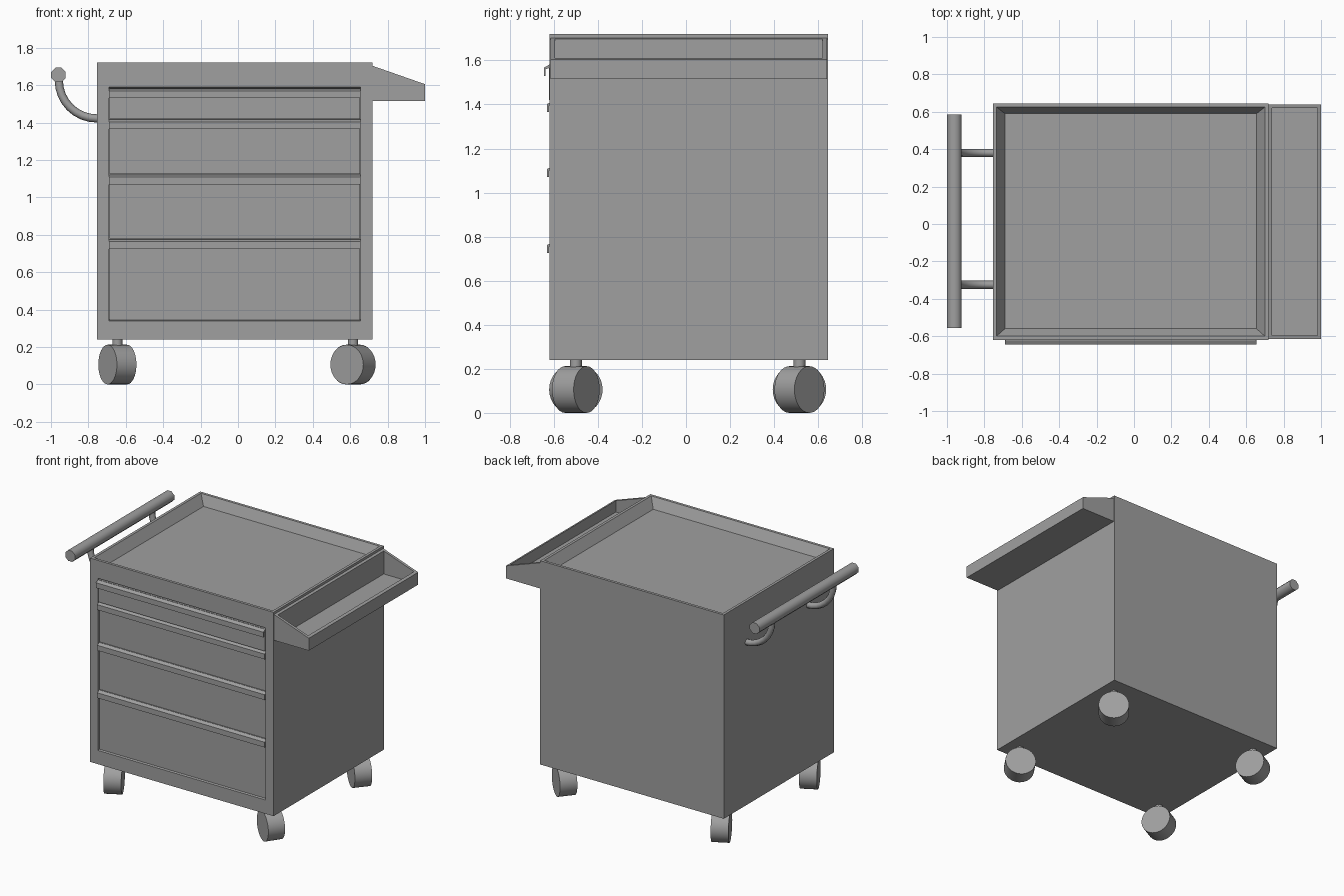
import bpy, bmesh, math
from mathutils import Vector, Matrix

old = bpy.data.objects.get("Cube")
if old:
    bpy.data.objects.remove(old)

grey = bpy.data.materials.new("plain grey")
grey.use_nodes = True
colour = (0.35, 0.35, 0.35, 1)
grey.diffuse_color = colour
grey.node_tree.nodes["Principled BSDF"].inputs["Base Color"].default_value = colour


def finish(name, bm, smooth=False):
    bmesh.ops.recalc_face_normals(bm, faces=bm.faces)
    mesh = bpy.data.meshes.new(name)
    bm.to_mesh(mesh)
    bm.free()
    obj = bpy.data.objects.new(name, mesh)
    bpy.context.collection.objects.link(obj)
    mesh.materials.append(grey)
    if smooth:
        bpy.ops.object.select_all(action='DESELECT')
        obj.select_set(True)
        bpy.context.view_layer.objects.active = obj
        bpy.ops.object.shade_smooth_by_angle(angle=math.radians(50))
    return obj


def add_box(bm, lo, hi):
    lo, hi = Vector(lo), Vector(hi)
    mat = Matrix.Translation((lo + hi) / 2) @ Matrix.Diagonal((*(hi - lo), 1))
    bmesh.ops.create_cube(bm, size=1, matrix=mat)


def facing(bm, direction):
    bm.normal_update()
    return max(bm.faces, key=lambda f: f.normal.dot(Vector(direction)))


def inset_to(bm, face, limits):
    """Inset a face and place its corners at limits, given as {axis: (low, high)}."""
    bmesh.ops.inset_region(bm, faces=[face], thickness=0.01)
    mid = face.calc_center_median()
    for v in face.verts:
        for axis, (low, high) in limits.items():
            v.co[axis] = low if v.co[axis] < mid[axis] else high


def prism(name, profile, axis, start, end):
    """Extrude a two-coordinate profile along the x or y axis."""
    bm = bmesh.new()
    verts = []
    for a, b in profile:
        verts.append(bm.verts.new((start, a, b) if axis == 0 else (a, start, b)))
    face = bm.faces.new(verts)
    out = bmesh.ops.extrude_face_region(bm, geom=[face])
    for v in out["geom"]:
        if isinstance(v, bmesh.types.BMVert):
            v.co[axis] = end
    bmesh.ops.recalc_face_normals(bm, faces=bm.faces)
    return name, bm


def cylinder(name, centre, axis, radius, length, sides, spin=0):
    bm = bmesh.new()
    turn = Vector(axis).to_track_quat('Z', 'Y').to_matrix().to_4x4()
    mat = Matrix.Translation(centre) @ turn @ Matrix.Rotation(spin, 4, 'Z')
    bmesh.ops.create_cone(bm, cap_ends=True, segments=sides, radius1=radius,
                          radius2=radius, depth=length, matrix=mat)
    return finish(name, bm, True)


# Cabinet with a sloped top well and a shallow drawer opening
left, right, front, back, low, top = -0.755, 0.72, -0.62, 0.645, 0.24, 1.72
bm = bmesh.new()
add_box(bm, (left, front, low), (right, back, top))
well = facing(bm, (0, 0, 1))
inset_to(bm, well, {0: (left + 0.02, right - 0.02), 1: (front + 0.02, back - 0.02)})
inset_to(bm, well, {0: (-0.69, 0.655), 1: (-0.56, 0.59), 2: (1.65, 1.65)})
opening = facing(bm, (0, -1, 0))
inset_to(bm, opening, {0: (-0.69, 0.655), 2: (0.34, 1.59)})
inset_to(bm, opening, {0: (-0.69, 0.655), 1: (-0.59, -0.59)})
finish("cabinet", bm)

# Drawers, each with a full width pull; the top one stands slightly open
for i, (bottom, pull, upper, shift) in enumerate([(0.345, 0.725, 0.775, 0), (0.78, 1.07, 1.12, 0),
                                                  (1.125, 1.365, 1.415, 0),
                                                  (1.42, 1.53, 1.58, 0.015)]):
    y = -0.607 - shift
    bm = bmesh.new()
    add_box(bm, (-0.687, y, bottom), (0.652, -0.585, upper + 0.002))
    finish(f"drawer_{i + 1}", bm)
    shape = [(y, upper), (y - 0.023, upper - 0.012), (y - 0.023, pull),
             (y - 0.015, pull), (y - 0.015, upper - 0.02), (y, upper - 0.015)]
    finish(*prism(f"drawer_pull_{i + 1}", shape, 0, -0.69, 0.655))

# Side tray with a sloped rim and a level floor
shape = [(0.72, 1.515), (1.0, 1.515), (1.0, 1.605), (0.72, 1.703)]
name, bm = prism("side_tray", shape, 1, -0.615, 0.64)
rim = facing(bm, (0.3, 0, 1))
inset_to(bm, rim, {0: (0.737, 0.98), 1: (-0.595, 0.62), 2: (1.697, 1.612)})
for v in rim.verts:
    v.co.z = 1.697 if v.co.x < 0.8 else 1.612
inset_to(bm, rim, {0: (0.737, 0.98), 1: (-0.595, 0.62)})
for v in rim.verts:
    v.co.z = 1.53
finish(name, bm)

# Push bar on two curved brackets
cylinder("push_bar", (-0.96, 0.015, 1.655), (0, 1, 0), 0.042, 1.14, 8, math.pi / 8)
for name, y in (("front_bracket", -0.325), ("back_bracket", 0.38)):
    bm = bmesh.new()
    rings = []
    for step in range(9):
        a = math.radians(90 * step / 8)
        out = Vector((-math.sin(a), 0, -math.cos(a)))
        hub = Vector((-0.755, y, 1.625)) + out * 0.203
        angles = [math.tau * k / 8 for k in range(8)]
        rings.append([bm.verts.new(hub + 0.022 * (out * math.cos(t) + Vector((0, math.sin(t), 0))))
                      for t in angles])
    for a, b in zip(rings, rings[1:]):
        for k in range(8):
            bm.faces.new((a[k - 1], a[k], b[k], b[k - 1]))
    for ring in (rings[0], rings[-1]):
        bm.faces.new(ring)
    finish(name, bm, True)

# Casters, swivelled to different angles
for name, x, y, angle in (("front_right", -0.645, -0.5, 28), ("front_left", 0.615, -0.5, 56),
                          ("back_right", -0.645, 0.515, 28), ("back_left", 0.615, 0.515, 50)):
    a = math.radians(angle)
    cylinder(name + "_wheel", (x, y, 0.106), (math.cos(a), math.sin(a), 0), 0.106, 0.118, 32)
    cylinder(name + "_stem", (x, y, 0.2), (0, 0, 1), 0.027, 0.1, 16)
